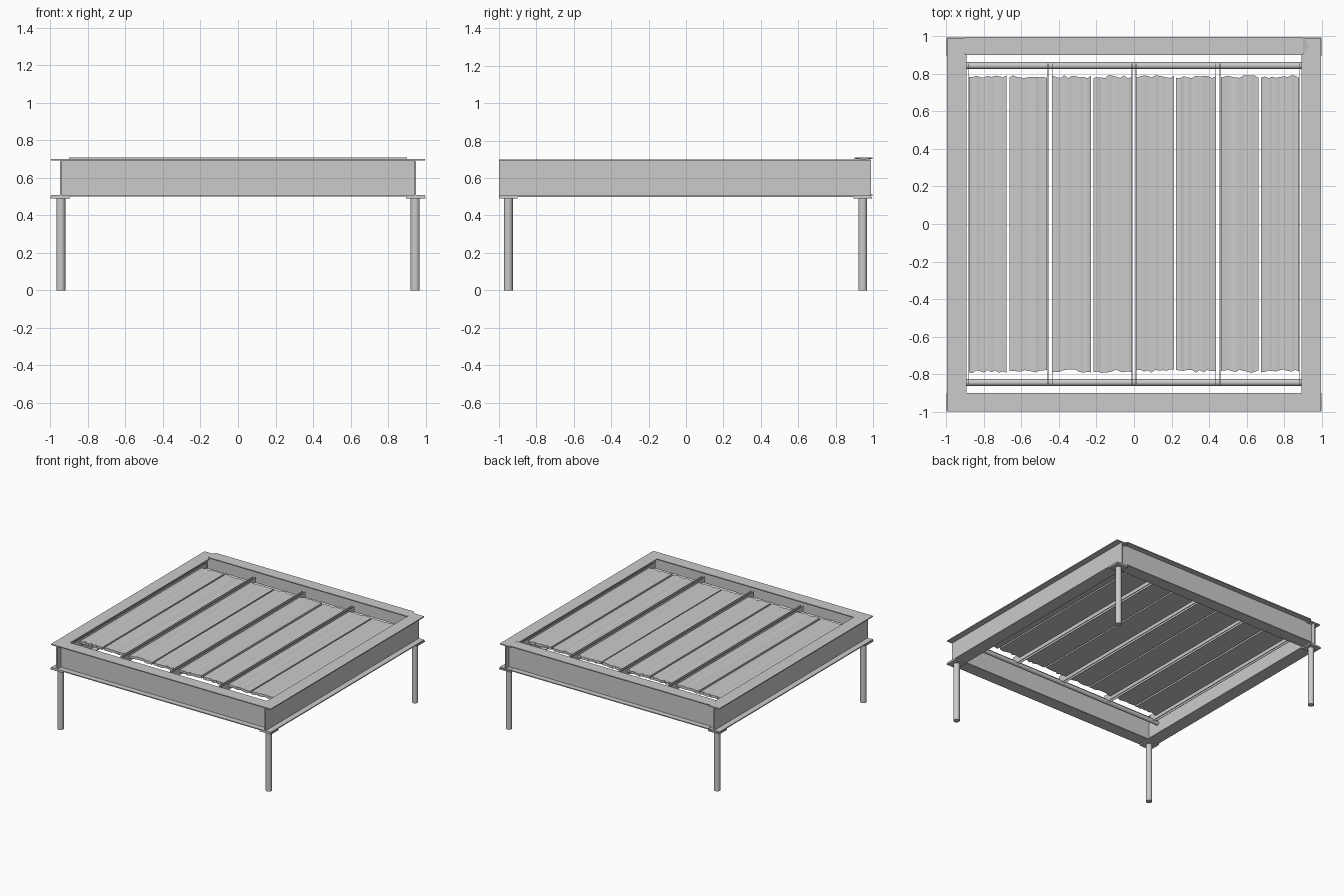
import bpy, bmesh, random
from math import pi
from mathutils import Matrix

if "Cube" in bpy.data.objects:
    bpy.data.objects.remove(bpy.data.objects["Cube"])

random.seed(4)


def new_object(name, bm):
    bmesh.ops.recalc_face_normals(bm, faces=bm.faces)
    mesh = bpy.data.meshes.new(name)
    bm.to_mesh(mesh)
    bm.free()
    ob = bpy.data.objects.new(name, mesh)
    bpy.context.collection.objects.link(ob)
    return ob


def add_box(bm, x0, x1, y0, y1, z0, z1):
    m = Matrix.Translation(((x0 + x1) / 2, (y0 + y1) / 2, (z0 + z1) / 2))
    bmesh.ops.create_cube(bm, size=1, matrix=m @ Matrix.Diagonal((x1 - x0, y1 - y0, z1 - z0, 1)))


def box(name, *dims):
    bm = bmesh.new()
    add_box(bm, *dims)
    return new_object(name, bm)


def prism(name, pts, axis, a, b):
    """Extrude a 2D outline along axis 'x' (yz outline) or 'y' (xz outline)."""
    def place(p, t):
        return (t, p[0], p[1]) if axis == 'x' else (p[0], t, p[1])
    bm = bmesh.new()
    v0 = [bm.verts.new(place(p, a)) for p in pts]
    v1 = [bm.verts.new(place(p, b)) for p in pts]
    n = len(pts)
    bm.faces.new(v0)
    bm.faces.new(v1)
    for i in range(n):
        bm.faces.new((v0[i], v0[(i + 1) % n], v1[(i + 1) % n], v1[i]))
    return new_object(name, bm)


def cylinder(name, r, depth, loc, rot=(0, 0, 0)):
    bpy.ops.mesh.primitive_cylinder_add(vertices=24, radius=r, depth=depth, location=loc, rotation=rot)
    ob = bpy.context.object
    ob.name = name
    bpy.ops.object.shade_smooth_by_angle(angle=0.7)


def i_section(c, z0, z1, half=0.052, web=0.005, fl=0.008):
    right = [(half, z0), (half, z0 + fl), (web, z0 + fl), (web, z1 - fl), (half, z1 - fl), (half, z1)]
    return [(c + x, z) for x, z in right] + [(c - x, z) for x, z in reversed(right)]


# Steel side beams, legs and leg plates
for s, side in ((-1, "left"), (1, "right")):
    prism(side + "_beam", i_section(s * 0.945, 0.5, 0.7), 'y', -1, 0.99)
    for y, end in ((-0.95, "front"), (0.945, "back")):
        cylinder(f"{end}_{side}_leg", 0.024, 0.49, (s * 0.945, y, 0.245))
        x0, x1 = sorted((s * 0.895, s * 1.0))
        box(f"{end}_{side}_leg_plate", x0, x1, y - 0.05, y + 0.05, 0.49, 0.5)

# Front beam between the side beams
prism("front_beam", i_section(-0.95, 0.5, 0.7, half=0.05), 'x', -0.9, 0.9)
box("front_beam_web", -0.94, 0.94, -0.955, -0.945, 0.508, 0.692)

# Back beam, set slightly higher, with tapered tips
prism("back_beam", i_section(0.95, 0.505, 0.71, half=0.048), 'x', -0.9, 0.9)
box("back_beam_web", -0.94, 0.94, 0.945, 0.955, 0.51, 0.692)
for s, side in ((-1, "left"), (1, "right")):
    bm = bmesh.new()
    pts = [(0.9, 0.902, 0.71), (0.9, 0.998, 0.71), (0.932, 0.955, 0.699), (0.932, 0.945, 0.699)]
    bm.faces.new([bm.verts.new((s * x, y, z)) for x, y, z in pts])
    new_object(side + "_back_beam_tip", bm)

# Round cross rails carrying the deck
for y, end in ((-0.845, "front"), (0.845, "back")):
    cylinder(end + "_rail", 0.018, 1.88, (0, y, 0.632), (0, pi / 2, 0))

# Thin paired joists
for i in range(5):
    c = -0.895 + i * 0.4475
    bm = bmesh.new()
    for d in (-0.011, 0.011):
        add_box(bm, c + d - 0.002, c + d + 0.002, -0.865, 0.855, 0.628, 0.69)
    new_object(f"joist_{i + 1}", bm)

# Weathered planks with uneven surfaces and ragged ends
edges = [(-0.88, -0.68), (-0.665, -0.464), (-0.434, -0.228), (-0.215, -0.014),
         (0.014, 0.212), (0.225, 0.434), (0.464, 0.663), (0.676, 0.88)]
for i, (x0, x1) in enumerate(edges):
    n = 10
    bm = bmesh.new()
    rows = []
    for k in range(n + 1):
        x = x0 + (x1 - x0) * k / n
        zt = 0.676 + random.uniform(-0.003, 0.002)
        ya = -0.79 + random.uniform(-0.005, 0.014)
        yb = 0.788 + random.uniform(-0.01, 0.006)
        rows.append([bm.verts.new(p) for p in
                     ((x, ya, zt), (x, yb, zt), (x, yb, 0.655), (x, ya, 0.655))])
    for a, b in zip(rows, rows[1:]):
        for j in range(4):
            bm.faces.new((a[j], a[(j + 1) % 4], b[(j + 1) % 4], b[j]))
    bm.faces.new(rows[0])
    bm.faces.new(rows[-1])
    new_object(f"plank_{i + 1}", bm)
